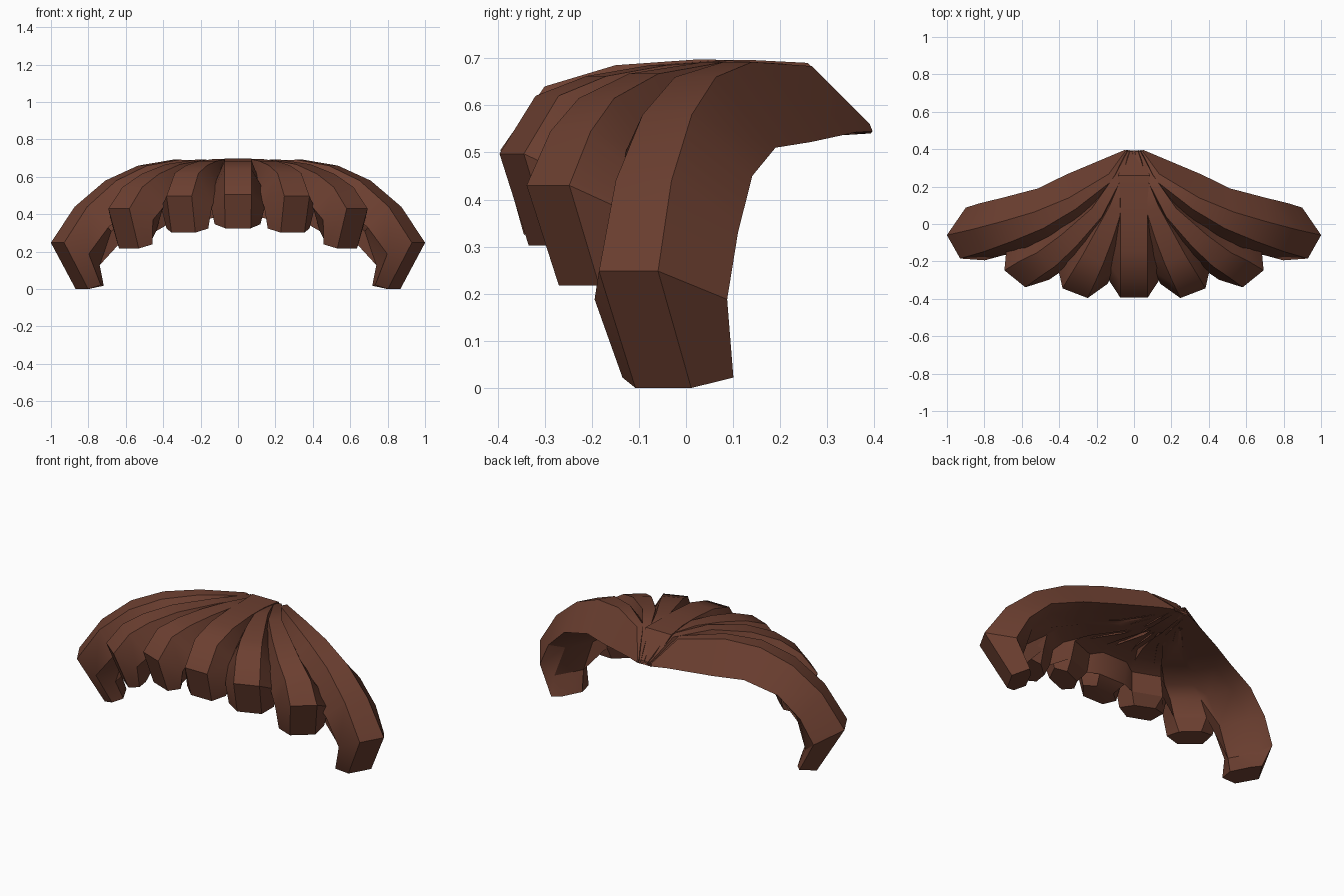
import bpy, bmesh, math
from mathutils import Vector

if "Cube" in bpy.data.objects:
    bpy.data.objects.remove(bpy.data.objects["Cube"])

brown = bpy.data.materials.new("dark_brown")
brown.diffuse_color = (0.15, 0.05, 0.03, 1)
brown.use_nodes = True
brown.node_tree.nodes["Principled BSDF"].inputs["Base Color"].default_value = brown.diffuse_color

# Ridge centre lines from tip to crown, one per rib on the right half
RIBS = {
    "outer_rib": [(.965, -.122, .248), (.84, -.09, .44), (.68, -.04, .58),
                  (.51, .02, .66), (.33, .11, .692), (.125, .25, .683)],
    "side_rib": [(.637, -.293, .43), (.565, -.245, .545), (.47, -.19, .615),
                 (.35, -.09, .667), (.20, .06, .692), (.085, .25, .683)],
    "inner_rib": [(.315, -.37, .497), (.275, -.295, .62), (.22, -.19, .662),
                  (.16, -.06, .685), (.10, .08, .695), (.045, .25, .685)],
    "middle_rib": [(0, -.394, .505), (0, -.30, .64), (0, -.15, .685),
                   (0, .02, .697), (0, .14, .696), (0, .258, .69)],
}
ANGLE = {"middle_rib": 0, "inner_rib": 21, "side_rib": 39, "outer_rib": 60.5}
TIP = {"middle_rib": (.05, .18), "inner_rib": (.065, .195),
       "side_rib": (.085, .213), "outer_rib": (.15, .248)}

# Per station: ridge half width, flank half width, flank inset and drop,
# underside inset and drop
RIDGE = [.072, .068, .06, .05, .035, .02]
FLANK = [.145, .138, .125, .105, .07, .03]
OUTER_FLANK = [.15, .168, .168, .15, .15, .1]
FLANK_IN = [.11, .09, .07, .07, .05, .03]
OUTER_IN = [.16, .11, .07, .08, .05, .05]
FLANK_DROP = [.06, .11, .13, .15, .17, .14]
UNDER_IN = [.21, .14, .09, .08, .05, .03]
UNDER_DROP = [.12, .13, .14, .155, .17, .14]


def rib_rings(name):
    ang = math.radians(ANGLE[name])
    out = Vector((math.sin(ang), -math.cos(ang), 0))
    across = Vector((math.cos(ang), math.sin(ang), 0))
    path = [Vector(p) for p in RIBS[name]]
    middle = name == "middle_rib"
    outer = name == "outer_rib"
    flank = OUTER_FLANK if outer else FLANK
    inset = OUTER_IN if outer else FLANK_IN

    def at(p, w, s, drop):
        return p + across * w - out * s - Vector((0, 0, drop))

    # Blunt tip
    s, h = TIP[name]
    tip = path[0]
    e = .09 if outer else .06
    rings = [[at(tip, -.068, s, h), at(tip, .068, s, h),
              at(tip, .12, s + e, h - .022), at(tip, .06, s + .105, h - .018),
              at(tip, -.06, s + .1, h - .018), at(tip, -.125, s + .045, h - .022)]]
    # Arched body
    for i, p in enumerate(path[:-1] if middle else path):
        a = .073 if middle else RIDGE[i]
        f = FLANK[i]
        u = f * .6
        front = flank[i] if 1 < i < 5 else f
        rings.append([at(p, -a, 0, 0), at(p, a, 0, 0),
                      at(p, flank[i], inset[i], FLANK_DROP[i]),
                      at(p, u, UNDER_IN[i], UNDER_DROP[i]),
                      at(p, -u, UNDER_IN[i], UNDER_DROP[i]),
                      at(p, -front, FLANK_IN[i], FLANK_DROP[i])])
    # Crown end gathers to a narrow point at the back
    if middle:
        p = path[-1]
        rings.append([Vector((-.085, p.y, p.z)), Vector((.085, p.y, p.z)),
                      Vector((.045, .395, .545)), Vector((.025, .392, .542)),
                      Vector((-.025, .392, .542)), Vector((-.045, .395, .545))])
    else:
        x = path[-1].x * .3
        rings.append([Vector((x - .008, .385, .56)), Vector((x + .008, .39, .56)),
                      Vector((x + .012, .396, .545)), Vector((x + .006, .392, .54)),
                      Vector((x - .006, .388, .54)), Vector((x - .012, .386, .545))])
    return rings


def finish(bm, label, flip):
    if flip:
        bmesh.ops.reverse_faces(bm, faces=bm.faces[:])
    mesh = bpy.data.meshes.new(label)
    bm.to_mesh(mesh)
    bm.free()
    mesh.materials.append(brown)
    ob = bpy.data.objects.new(label, mesh)
    bpy.context.collection.objects.link(ob)
    bpy.context.view_layer.objects.active = ob
    ob.select_set(True)
    bpy.ops.object.shade_smooth_by_angle(angle=math.radians(40))
    ob.select_set(False)


def build_rib(rings, label, side):
    bm = bmesh.new()
    vs = [[bm.verts.new((v.x * side, v.y, v.z)) for v in r] for r in rings]
    for i, (r0, r1) in enumerate(zip(vs, vs[1:])):
        # Tip is closed all round, body is left open where the lining covers it
        for j in (range(6) if i == 0 else (0, 1, 2, 4, 5) if i == 1 else (0, 1, 5)):
            k = (j + 1) % 6
            bm.faces.new((r0[j], r0[k], r1[k], r1[j]))
    bm.faces.new(vs[0][::-1])
    bm.faces.new(vs[-1])
    bmesh.ops.delete(bm, geom=[v for v in bm.verts if not v.link_faces], context='VERTS')
    finish(bm, label, side < 0)


all_rings = {name: rib_rings(name) for name in RIBS}
for name, rings in all_rings.items():
    if name == "middle_rib":
        build_rib(rings, name, 1)
    else:
        build_rib(rings, name + "_right", 1)
        build_rib(rings, name + "_left", -1)

# Smooth lining joining the undersides of all ribs
columns = [[r[2] for r in all_rings["outer_rib"][1:]]]
for name, rings in all_rings.items():
    rows = rings[1:]
    if name == "middle_rib":
        rows = rows[:-1] + [[a.lerp(b, .5) for a, b in zip(rows[-2], rows[-1])], rows[-1]]
    columns.append([r[3] for r in rows])
    if name != "middle_rib":
        columns.append([r[4] for r in rows])
columns += [[Vector((-v.x, v.y, v.z)) for v in c] for c in reversed(columns)]
bm = bmesh.new()
grid = [[bm.verts.new(v) for v in c] for c in columns]
for c0, c1 in zip(grid, grid[1:]):
    for i in range(len(c0) - 1):
        bm.faces.new((c0[i], c0[i + 1], c1[i + 1], c1[i]))
bm.normal_update()
finish(bm, "underside_lining", sum(f.normal.z * f.calc_area() for f in bm.faces) > 0)
